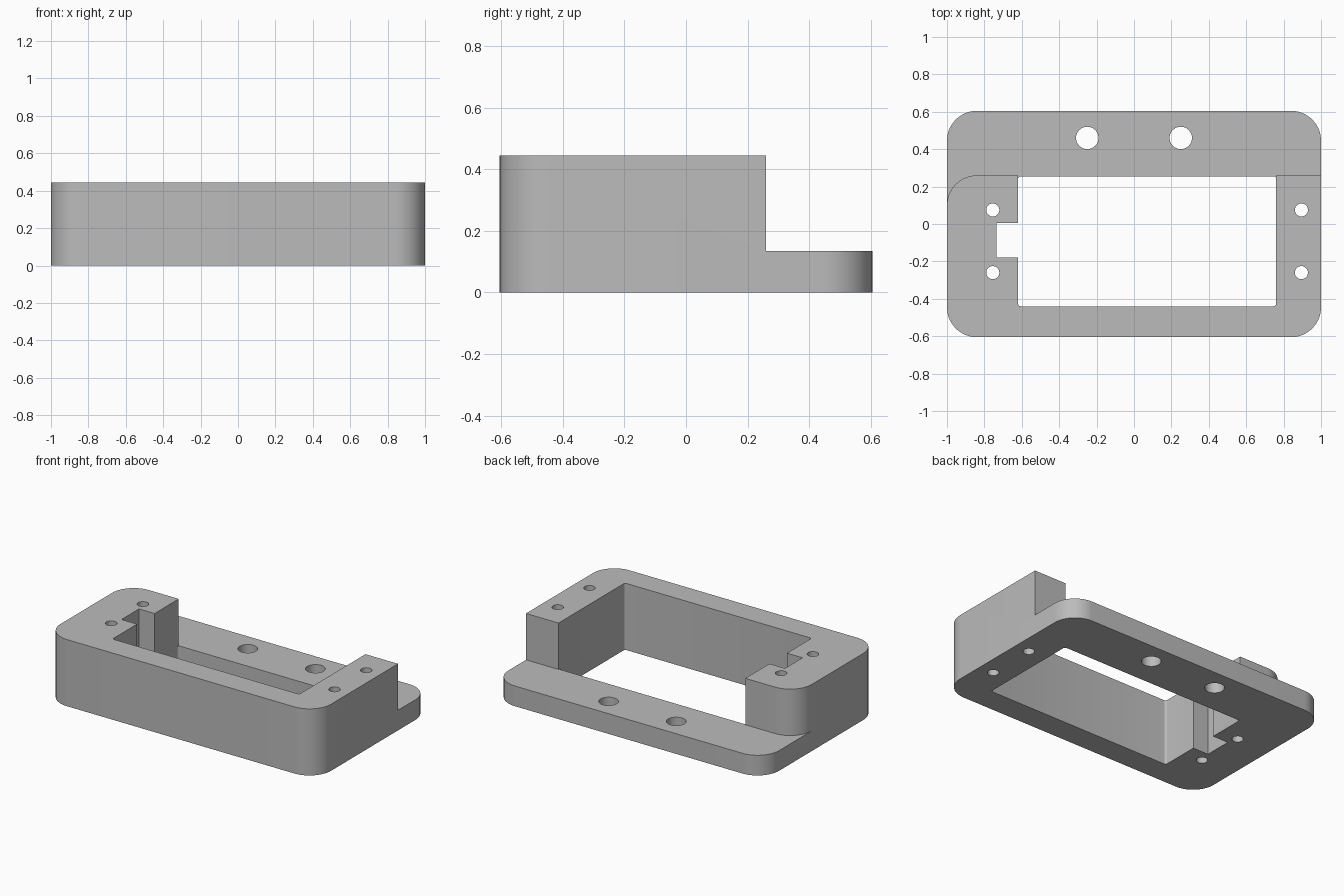
import bpy
import bmesh
from math import sin, cos, pi

cube = bpy.data.objects.get("Cube")
if cube:
    bpy.data.objects.remove(cube, do_unlink=True)

HEIGHT, LEDGE, STEP_Y = 0.445, 0.135, 0.26
CORNER = 0.16

grey = bpy.data.materials.new("plain grey")
grey.use_nodes = True
colour = (0.5, 0.5, 0.5, 1)
grey.diffuse_color = colour
grey.node_tree.nodes["Principled BSDF"].inputs["Base Color"].default_value = colour


def arc(cx, cy, r, start, end, steps=14):
    return [(cx + r * cos(start + (end - start) * i / steps),
             cy + r * sin(start + (end - start) * i / steps)) for i in range(steps + 1)]


def rounded_rect(x0, x1, y0, y1, r, steps=14):
    corners = [(x1 - r, y1 - r), (x0 + r, y1 - r), (x0 + r, y0 + r), (x1 - r, y0 + r)]
    return [p for k, (cx, cy) in enumerate(corners)
            for p in arc(cx, cy, r, k * pi / 2, (k + 1) * pi / 2, steps)]


def prism(name, outline, z0, z1):
    bm = bmesh.new()
    face = bm.faces.new([bm.verts.new((x, y, z0)) for x, y in outline])
    top = bmesh.ops.extrude_face_region(bm, geom=[face])["geom"]
    bmesh.ops.translate(bm, vec=(0, 0, z1 - z0),
                        verts=[v for v in top if isinstance(v, bmesh.types.BMVert)])
    bmesh.ops.recalc_face_normals(bm, faces=bm.faces)
    mesh = bpy.data.meshes.new(name)
    bm.to_mesh(mesh)
    bm.free()
    mesh.materials.append(grey)
    obj = bpy.data.objects.new(name, mesh)
    bpy.context.collection.objects.link(obj)
    return obj


# Main block with rounded upright corners
frame = prism("mounting_frame", rounded_rect(-1, 1, -0.605, 0.605, CORNER), 0, HEIGHT)
cutters = []

# Rear step down to the ledge, with one rounded arm end
step = [(2, STEP_Y), (2, 1), (-2, 1), (-2, STEP_Y - CORNER)]
step += arc(CORNER - 1, STEP_Y - CORNER, CORNER, pi, pi / 2)
step += [(-0.62, STEP_Y), (-0.62, 0.2), (0.76, 0.2), (0.76, STEP_Y)]
cutters.append(prism("rear_step_cutter", step, LEDGE, 1))

# Central opening and its side notch
cutters.append(prism("opening_cutter",
                     rounded_rect(-0.62, 0.76, -0.44, 0.255, 0.015, 5), -1, 1))
cutters.append(prism("notch_cutter",
                     [(-0.735, -0.18), (-0.5, -0.18), (-0.5, 0.005), (-0.735, 0.005)], -1, 1))

# Screw holes in the arms and larger holes in the ledge
holes = [(x, y, 0.035) for x in (-0.755, 0.895) for y in (-0.26, 0.075)]
holes += [(x, 0.46, 0.06) for x in (-0.25, 0.25)]
for x, y, r in holes:
    cutters.append(prism("hole_cutter", arc(x, y, r, 0, 2 * pi, 32)[:-1], -1, 1))

bpy.ops.object.select_all(action="DESELECT")
frame.select_set(True)
bpy.context.view_layer.objects.active = frame
for cutter in cutters:
    mod = frame.modifiers.new("cut", "BOOLEAN")
    mod.operation = "DIFFERENCE"
    mod.solver = "EXACT"
    mod.object = cutter
    bpy.ops.object.modifier_apply(modifier=mod.name)
    bpy.data.objects.remove(cutter, do_unlink=True)

bpy.ops.object.shade_smooth_by_angle(angle=pi / 6)
